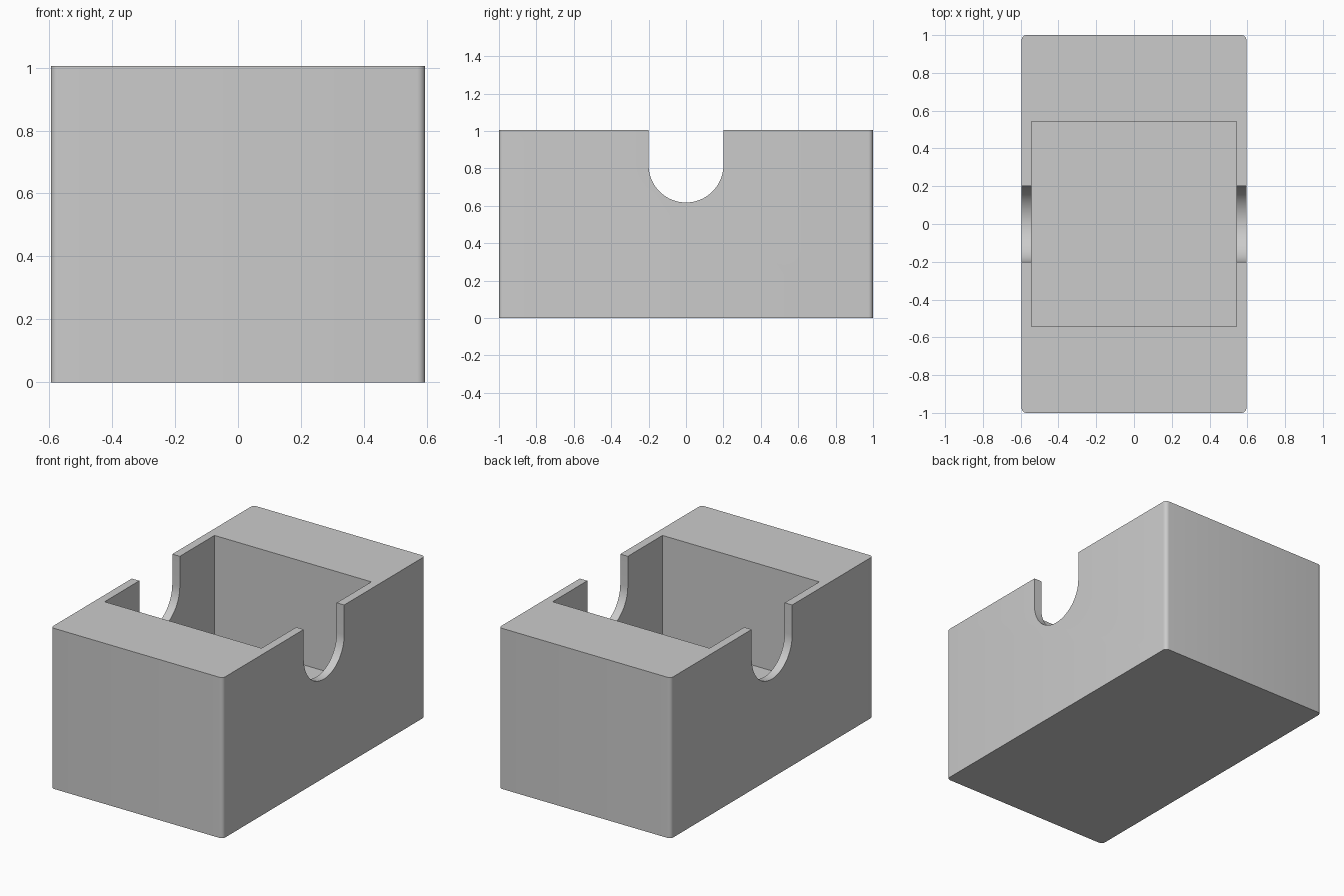
import bpy
import bmesh
from math import pi, cos, sin, radians
from mathutils import Matrix, Vector

cube = bpy.data.objects.get("Cube")
if cube:
    bpy.data.objects.remove(cube, do_unlink=True)

HALF_X, HALF_Y, HEIGHT = 0.595, 1.0, 1.005
POCKET, FLOOR = 0.543, 0.36
SLOT_R, SLOT_Z = 0.2, 0.818
CORNER_R = 0.025


def arc(cx, cy, r, start, end, steps):
    """Points along a circular arc, angles in degrees."""
    angles = [radians(start + (end - start) * i / steps) for i in range(steps + 1)]
    return [(cx + r * cos(a), cy + r * sin(a)) for a in angles]


def prism(name, outline, depth, matrix=Matrix()):
    """Extrude a flat outline along its local z, then place it."""
    bm = bmesh.new()
    face = bm.faces.new([bm.verts.new((u, v, 0)) for u, v in outline])
    extruded = bmesh.ops.extrude_face_region(bm, geom=[face])["geom"]
    top = [g for g in extruded if isinstance(g, bmesh.types.BMVert)]
    bmesh.ops.translate(bm, verts=top, vec=Vector((0, 0, depth)))
    bmesh.ops.recalc_face_normals(bm, faces=bm.faces)
    bm.transform(matrix)
    mesh = bpy.data.meshes.new(name)
    bm.to_mesh(mesh)
    bm.free()
    obj = bpy.data.objects.new(name, mesh)
    bpy.context.collection.objects.link(obj)
    return obj


def cut(target, cutter):
    """Subtract the cutter from the target and remove it."""
    cutter.hide_render = True
    mod = target.modifiers.new("cut", "BOOLEAN")
    mod.operation, mod.solver, mod.object = "DIFFERENCE", "EXACT", cutter
    bpy.ops.object.select_all(action="DESELECT")
    target.select_set(True)
    bpy.context.view_layer.objects.active = target
    bpy.ops.object.modifier_apply(modifier=mod.name)
    bpy.data.objects.remove(cutter, do_unlink=True)


grey = bpy.data.materials.new("light grey")
grey.use_nodes = True
colour = (0.6, 0.6, 0.6, 1)
grey.diffuse_color = colour
grey.node_tree.nodes["Principled BSDF"].inputs["Base Color"].default_value = colour

# Block with rounded upright corners
ix, iy = HALF_X - CORNER_R, HALF_Y - CORNER_R
outline = []
for i, (sx, sy) in enumerate([(1, 1), (-1, 1), (-1, -1), (1, -1)]):
    outline += arc(sx * ix, sy * iy, CORNER_R, 90 * i, 90 * i + 90, 6)
body = prism("block_body", outline, HEIGHT)
body.data.materials.append(grey)

# Square pocket open at the top
square = [(sx * POCKET, sy * POCKET) for sx, sy in [(1, 1), (-1, 1), (-1, -1), (1, -1)]]
cut(body, prism("pocket_cutter", square, HEIGHT, Matrix.Translation((0, 0, FLOOR))))

# Round-bottomed slot through both side walls
slot = arc(0, SLOT_Z, SLOT_R, 180, 360, 40) + [(SLOT_R, HEIGHT + 0.2), (-SLOT_R, HEIGHT + 0.2)]
along_x = Matrix.Translation((-1, 0, 0)) @ Matrix.Rotation(pi / 2, 4, "Z") @ Matrix.Rotation(pi / 2, 4, "X")
cut(body, prism("slot_cutter", slot, 2, along_x))

bpy.ops.object.shade_smooth_by_angle(angle=radians(30))
